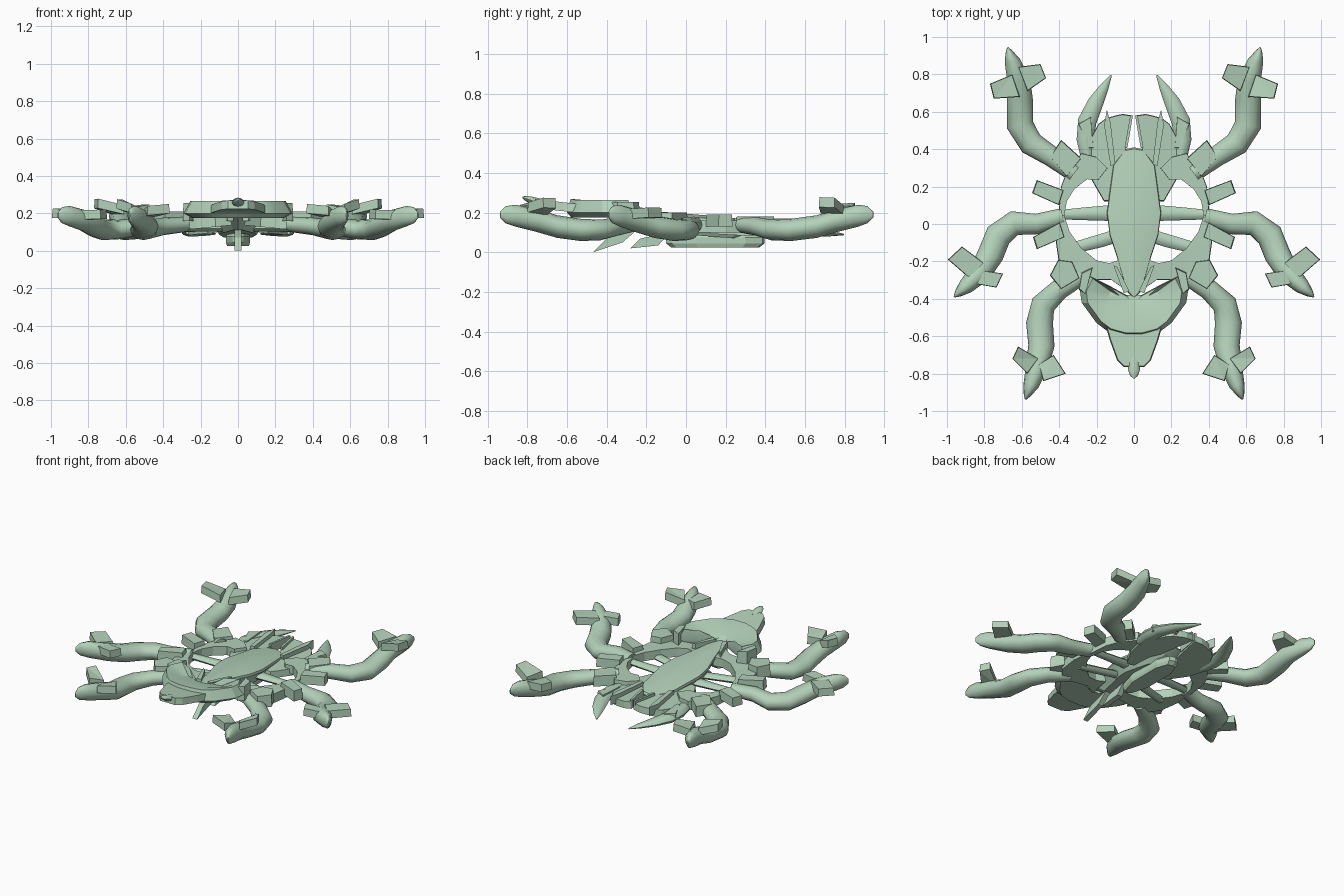
import bpy, bmesh, math
from mathutils import Vector

if "Cube" in bpy.data.objects:
    bpy.data.objects.remove(bpy.data.objects["Cube"])

green = bpy.data.materials.new("sage_green")
green.diffuse_color = (0.45, 0.64, 0.49, 1)
green.use_nodes = True
green.node_tree.nodes["Principled BSDF"].inputs["Base Color"].default_value = green.diffuse_color


def finish(name, bm, mirror=False, smooth=None):
    bmesh.ops.recalc_face_normals(bm, faces=bm.faces)
    me = bpy.data.meshes.new(name)
    bm.to_mesh(me)
    bm.free()
    me.materials.append(green)
    ob = bpy.data.objects.new(name, me)
    bpy.context.collection.objects.link(ob)
    if smooth:
        bpy.ops.object.select_all(action='DESELECT')
        ob.select_set(True)
        bpy.context.view_layer.objects.active = ob
        bpy.ops.object.shade_smooth_by_angle(angle=math.radians(smooth))
    if mirror:
        ob.modifiers.new("mirror", 'MIRROR').use_mirror_merge = False
    return ob


def skin(name, rings, mirror=False, smooth=None):
    """Join equal-length closed rings and cap both ends."""
    bm = bmesh.new()
    rows = [[bm.verts.new(p) for p in r] for r in rings]
    n = len(rows[0])
    for a, b in zip(rows, rows[1:]):
        for i in range(n):
            j = (i + 1) % n
            bm.faces.new((a[i], a[j], b[j], b[i]))
    caps = [bm.faces.new(rows[0]), bm.faces.new(rows[-1])]
    bmesh.ops.triangulate(bm, faces=caps)
    return finish(name, bm, mirror, smooth)


def plate(name, outline, z0, z1, top=1.0, mirror=True, tilt=lambda x, y: 0.0, smooth=None):
    """Slab from a plan outline; the upper face may shrink and tilt."""
    cx = sum(p[0] for p in outline) / len(outline)
    cy = sum(p[1] for p in outline) / len(outline)
    low = [(x, y, z0 + tilt(x, y)) for x, y in outline]
    high = [(cx + (x - cx) * top, cy + (y - cy) * top, z1 + tilt(x, y)) for x, y in outline]
    return skin(name, [low, high], mirror, smooth)


def both(half):
    """Complete a right-half outline with its reflection."""
    return half + [(-x, y) for x, y in reversed(half) if x > 0]


def tube(name, path, n=12, mirror=True, smooth=50):
    """Loft ellipses (x, y, z, half width, half height) along a path."""
    rings = []
    for i, (x, y, z, w, h) in enumerate(path):
        a, b = path[max(i - 1, 0)], path[min(i + 1, len(path) - 1)]
        d = Vector((b[0] - a[0], b[1] - a[1], 0)).normalized()
        side = Vector((d.y, -d.x, 0))
        rings.append([Vector((x, y, z)) + side * w * math.cos(t) + Vector((0, 0, h * math.sin(t)))
                      for t in (2 * math.pi * k / n for k in range(n))])
    return skin(name, rings, mirror, smooth)


# Legs: plan path; height and thickness follow one shared profile
PROFILE = [(.14, .045, .04), (.13, .055, .047), (.113, .066, .052), (.113, .072, .056),
           (.130, .070, .057), (.160, .062, .058), (.185, .042, .055), (.190, .022, .043), (.190, .004, .015)]
LEGS = {
    "front_leg": [(.28, -.28), (.40, -.35), (.485, -.43), (.505, -.53),
                  (.495, -.65), (.515, -.75), (.55, -.86), (.57, -.91), (.58, -.938)],
    "middle_leg": [(.38, .04), (.52, .00), (.64, .005), (.725, -.06),
                   (.765, -.16), (.82, -.255), (.90, -.335), (.94, -.37), (.962, -.39)],
    "rear_leg": [(.32, .27), (.44, .36), (.55, .43), (.61, .53),
                 (.61, .66), (.615, .76), (.65, .87), (.667, .915), (.675, .945)],
}
for name, pts in LEGS.items():
    tube(name, [p + q for p, q in zip(pts, PROFILE)])

# Fins straddling each foot, rising away from the leg
FINS = {
    "front": ((.50, -.74), [(.51, -.72), (.62, -.655), (.65, -.72), (.57, -.80)],
              [(.43, -.70), (.365, -.80), (.485, -.84), (.51, -.75)], .40),
    "middle": ((.82, -.25), [(.995, -.19), (.92, -.12), (.80, -.21), (.88, -.29)],
               [(.80, -.25), (.70, -.265), (.735, -.34), (.85, -.32)], .06),
    "rear": ((.61, .76), [(.77, .75), (.75, .67), (.61, .68), (.65, .80)],
             [(.62, .84), (.50, .855), (.47, .78), (.57, .71)], .38),
}
for name, (c, outer, inner, slope) in FINS.items():
    for part, pts, s in (("outer", outer, slope), ("inner", inner, slope * .6)):
        plate(f"{name}_{part}_foot_fin", pts, .165, .215, .95,
              tilt=lambda x, y: s * math.hypot(x - c[0], y - c[1]))

# Oval ring carrying the legs, split into rear and front crescents
plate("rear_ring", [(.375, .04), (.36, .12), (.32, .185), (.25, .24), (.19, .235), (.14, .30),
                    (.20, .36), (.28, .38), (.36, .28), (.39, .20), (.405, .04)], .10, .16, .98)
plate("front_ring", [(.375, .05), (.345, -.04), (.28, -.13), (.20, -.195), (.13, -.21), (.07, -.19),
                     (.035, -.36), (.12, -.30), (.22, -.30), (.32, -.32), (.40, -.22),
                     (.42, -.08), (.405, .05)], .11, .17, .98,
      tilt=lambda x, y: .03 * max(0, 1 - abs(x) / .3))

# Blocks around the leg sockets
BLOCKS = {
    "rear_socket": ([(.28, .35), (.39, .45), (.45, .36), (.36, .25)], .11, .18),
    "rear_side_block": ([(.375, .18), (.52, .235), (.545, .165), (.40, .10)], .13, .19),
    "front_side_block": ([(.395, .01), (.54, -.07), (.52, -.135), (.37, -.07)], .13, .20),
    "front_socket": ([(.33, -.20), (.405, -.19), (.45, -.275), (.39, -.35), (.29, -.29)], .13, .21),
}
for name, (pts, z0, z1) in BLOCKS.items():
    plate(name, pts, z0, z1, .94)

# Spokes from hull to ring
tube("rear_spoke", [(.08, .06, .13, .045, .025), (.25, .055, .13, .035, .02), (.40, .05, .13, .025, .02)], 6)
tube("front_spoke", [(.05, -.05, .12, .035, .02), (.18, -.09, .12, .035, .02), (.33, -.13, .12, .03, .02)], 6)

# Central leaf-shaped hull, higher toward the front
HULL = [(0, .41), (.05, .40), (.11, .32), (.145, .06), (.13, -.06), (.09, -.18), (.04, -.36), (0, -.40)]
skin("hull", [[(x * s, y * s, z - .08 * y * s) for x, y in both(HULL)]
              for s, z in ((.7, .09), (1, .165), (.98, .18), (.5, .195))], smooth=20)

# Keel and the hanging blades under the hull
KEEL = [(0, .395), (.035, .385), (.065, .30), (.065, .05), (.03, -.07), (0, -.10)]
skin("keel", [[(x * s, .15 + (y - .15) * s, z) for x, y in both(KEEL)]
              for s, z in ((.9, .025), (1, .045), (1, .075), (.8, .10))])
for name, pts in (("front_blade", [(-.47, 0), (-.40, .07), (-.24, .12), (-.32, .05)]),
                  ("rear_blade", [(-.28, .02), (-.23, .07), (-.08, .10), (-.14, .035)])):
    skin(name, [[(x, y, z) for y, z in pts] for x in (-.018, .018)])

# Front shell: a dish whose floor climbs to the front rim, with slanted outer sides
SHELL = [(.04, -.38), (.15, -.32), (.25, -.27), (.29, -.35), (.28, -.42), (.20, -.53), (.14, -.575), (.05, -.60)]
floor = lambda y: .205 + .065 * (-.36 - y) / .24
rim = lambda x, y: max(floor(y), .265 if abs(x) > .13 else 0)
grow = lambda s: [(x * s, -.45 + (y + .45) * s) for x, y in both(SHELL)]
skin("front_shell", [[(x, y, .175) for x, y in grow(.85)],
                     [(x, y, .20) for x, y in grow(1)],
                     [(a, b, rim(x, y)) for (a, b), (x, y) in zip(grow(.88), both(SHELL))],
                     [(x, y, floor(y) + .015) for x, y in grow(.5)]], smooth=25)
# Upright flanges beside the shell
plate("shell_flange", [(.025, -.36), (.09, -.23), (.11, -.22), (.055, -.37)], .16, .225)
plate("shell_shoulder", [(.22, -.23), (.28, -.26), (.295, -.35), (.26, -.38)], .16, .255, .9)

# Nose ahead of the shell, ending in a small rounded tip
NOSE = [(.15, -.55), (.13, -.62), (.09, -.73), (.055, -.765)]
plate("nose", both(NOSE), .20, .245, .95, False, lambda x, y: .11 * (-.55 - y))
tube("nose_tip", [(0, -.72, .245, .035, .022), (0, -.78, .262, .032, .02), (0, -.81, .272, .022, .012),
                  (0, -.825, .277, .006, .005)], 8, False)

# Rear deck plates with a narrow slot between them
DECK = [(.008, .58), (.06, .588), (.10, .58), (.15, .565), (.19, .535), (.24, .44), (.27, .38),
        (.235, .25), (.16, .12), (.10, .12), (.04, .41)]
plate("rear_deck", DECK, .11, .155, .98, tilt=lambda x, y: -.10 * x)
# Raised ribs on the deck
plate("inner_deck_rib", [(.035, .41), (.05, .41), (.02, .58), (.006, .58)], .12, .17)
plate("outer_deck_rib", [(.10, .32), (.125, .31), (.16, .53), (.145, .61), (.125, .54)], .11, .17)
plate("deck_side_rib", [(.215, .40), (.24, .40), (.30, .54), (.23, .58)], .09, .14, .9)

# Curved rear prongs
tube("prong", [(.25, .36, .11, .035, .03), (.262, .45, .11, .045, .035), (.25, .55, .105, .05, .03),
               (.205, .65, .10, .042, .022), (.16, .73, .095, .025, .014), (.122, .795, .09, .004, .004)], 8)
